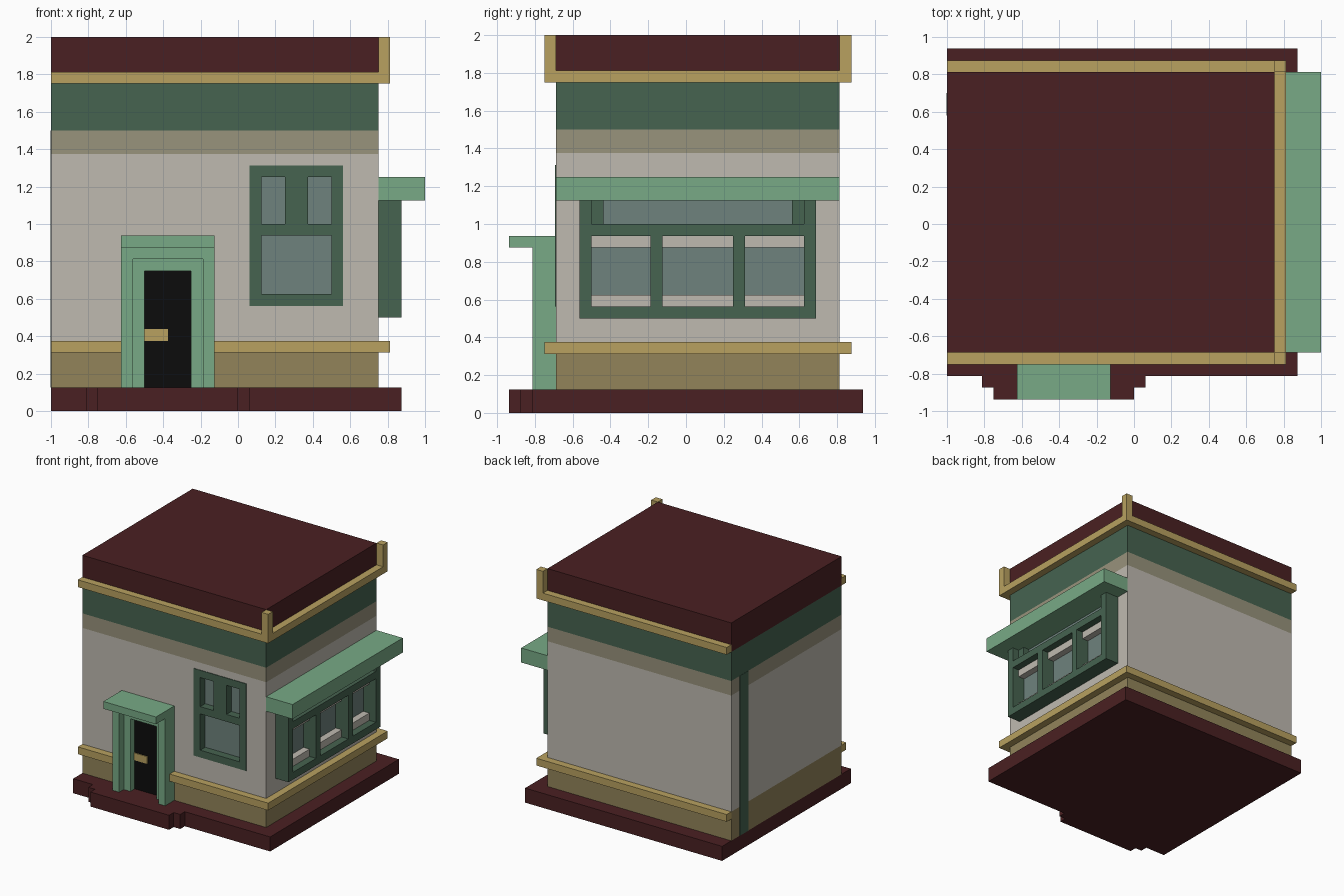
import bpy, bmesh

old = bpy.data.objects.get("Cube")
if old:
    bpy.data.objects.remove(old, do_unlink=True)


def material(name, hex_colour):
    lin = []
    for i in (0, 2, 4):
        c = int(hex_colour[i:i + 2], 16) / 255
        lin.append(c / 12.92 if c <= 0.04045 else ((c + 0.055) / 1.055) ** 2.4)
    m = bpy.data.materials.new(name)
    m.use_nodes = True
    m.diffuse_color = (*lin, 1)
    bsdf = m.node_tree.nodes["Principled BSDF"]
    bsdf.inputs["Base Color"].default_value = (*lin, 1)
    bsdf.inputs["Roughness"].default_value = 0.9
    return m


MAROON = material("maroon", "4a2022")
GOLD = material("gold trim", "b8a160")
GREEN = material("dark green", "466350")
BEIGE = material("beige band", "98937c")
CREAM = material("cream wall", "bfbab0")
TAN = material("tan plinth", "92845a")
MINT = material("light green", "78aa86")
GLASS = material("grey glass", "6e827d")
BLACK = material("black door", "0c0c0c")

U = 1 / 16  # building module


def boxes(name, mat, *extents):
    """One object made of boxes given as (x0, x1, y0, y1, z0, z1)."""
    bm = bmesh.new()
    for x0, x1, y0, y1, z0, z1 in extents:
        for v in bmesh.ops.create_cube(bm, size=1)["verts"]:
            v.co = (x1 if v.co.x > 0 else x0,
                    y1 if v.co.y > 0 else y0,
                    z1 if v.co.z > 0 else z0)
    mesh = bpy.data.meshes.new(name)
    bm.to_mesh(mesh)
    bm.free()
    mesh.materials.append(mat)
    ob = bpy.data.objects.new(name, mesh)
    bpy.context.collection.objects.link(ob)
    return ob


# Main block limits
L, R, F, B = -1, 0.75, -0.6875, 0.8125

# Base with stepped porch
boxes("base", MAROON,
      (L, 0.875, F - 2 * U, B + 2 * U, 0, 2 * U),
      (-0.8125, U, -0.875, F, 0, 2 * U),
      (-0.75, 0, -0.9375, F, 0, 2 * U))

# Stacked wall bands
boxes("plinth", TAN, (L, R, F, B, 0.125, 0.375))
wall = boxes("wall", CREAM, (L, R, F, B, 0.375, 1.375))
boxes("wall_band", BEIGE, (L, R, F, B, 1.375, 1.5))
boxes("upper_band", GREEN, (L, R, F, B, 1.5, 1.75))
boxes("roof", MAROON, (L, R, F, B, 1.75, 2))
boxes("side_strip", GREEN, (L - 0.002, L + U, 0.58, 0.70, 0.125, 1.5))


# Trim rails around front, right and back, leaving a gap at the door
def rail(name, z0, z1, gap=None):
    fronts = [(L, gap[0]), (gap[1], R + U)] if gap else [(L, R + U)]
    parts = [(a, b, F - U, F, z0, z1) for a, b in fronts]
    parts += [(L, R + U, B, B + U, z0, z1), (R, R + U, F, B, z0, z1)]
    boxes(name, GOLD, *parts)


rail("lower_trim", 0.3125, 0.375, (-0.625, -0.125))
rail("roof_trim", 1.75, 1.8125)
boxes("roof_corner_posts", GOLD,
      (R, R + U, F - U, F, 1.8125, 2),
      (R, R + U, B, B + U, 1.8125, 2))


# Door surround: two nested frames and a canopy
def door_frame(name, x0, x1, top, front):
    boxes(name, MINT,
          (x0, x0 + U, front, F, 0.125, top),
          (x1 - U, x1, front, F, 0.125, top),
          (x0 + U, x1 - U, front, F, top - U, top))


door_frame("outer_door_frame", -0.625, -0.125, 0.875, -0.8125)
door_frame("inner_door_frame", -0.5625, -0.1875, 0.8125, -0.75)
boxes("door_canopy", MINT, (-0.625, -0.125, -0.9375, F, 0.875, 0.9375))
boxes("door", BLACK, (-0.5, -0.25, F - 0.004, F, 0.125, 0.75))
boxes("door_handle", GOLD, (-0.5, -0.375, F - 0.012, F - 0.004, 0.375, 0.4375))

# Front window set into an opening in the wall
cutter = boxes("window_cutter", CREAM, (0.07, 0.555, F - 0.1, F + 0.1, 0.57, 1.305))
cutter.hide_render = True
cutter.hide_set(True)
cut = wall.modifiers.new("window_opening", "BOOLEAN")
cut.object = cutter
cut.operation = "DIFFERENCE"
cut.solver = "EXACT"
y0, y1 = F - 0.005, F + 0.09
boxes("front_window_frame", GREEN,
      (0.0625, 0.125, y0, y1, 0.5625, 1.3125),
      (0.5, 0.5625, y0, y1, 0.5625, 1.3125),
      (0.125, 0.5, y0, y1, 0.5625, 0.625),
      (0.125, 0.5, y0, y1, 0.9375, 1.0),
      (0.125, 0.5, y0, y1, 1.25, 1.3125),
      (0.25, 0.375, y0, y1, 1.0, 1.25))
boxes("front_window_glass", GLASS, (0.1, 0.53, F + U, F + 0.085, 0.6, 1.29))

# Right bay window: frame, mullions, sills and glass
X = 0.875
bay = [(R, X, -0.5625, 0.6875, 0.5, 0.5625),
       (R, X, -0.5625, 0.6875, 0.9375, 1.0)]
for a, b in ((-0.5625, -0.5), (-0.1875, -0.125), (0.25, 0.3125), (0.625, 0.6875)):
    bay.append((R, X, a, b, 0.5625, 0.9375))
for a, b in ((-0.5625, -0.5), (0.625, 0.6875)):
    bay.append((R, X, a, b, 1.0, 1.125))
for a, b in ((-0.5, -0.4375), (0.5625, 0.625)):
    bay.append((R, R + U, a, b, 1.0, 1.125))
boxes("bay_window_frame", GREEN, *bay)
boxes("bay_sills_and_heads", CREAM,
      *[(R, R + U, a, b, z, z + U)
        for a, b in ((-0.5, -0.1875), (-0.125, 0.25), (0.3125, 0.625))
        for z in (0.5625, 0.875)])
boxes("bay_window_glass", GLASS, (R, R + 0.005, -0.53, 0.65, 0.53, 1.125))
boxes("bay_awning", MINT, (R, 1.0, F, B, 1.125, 1.25))
